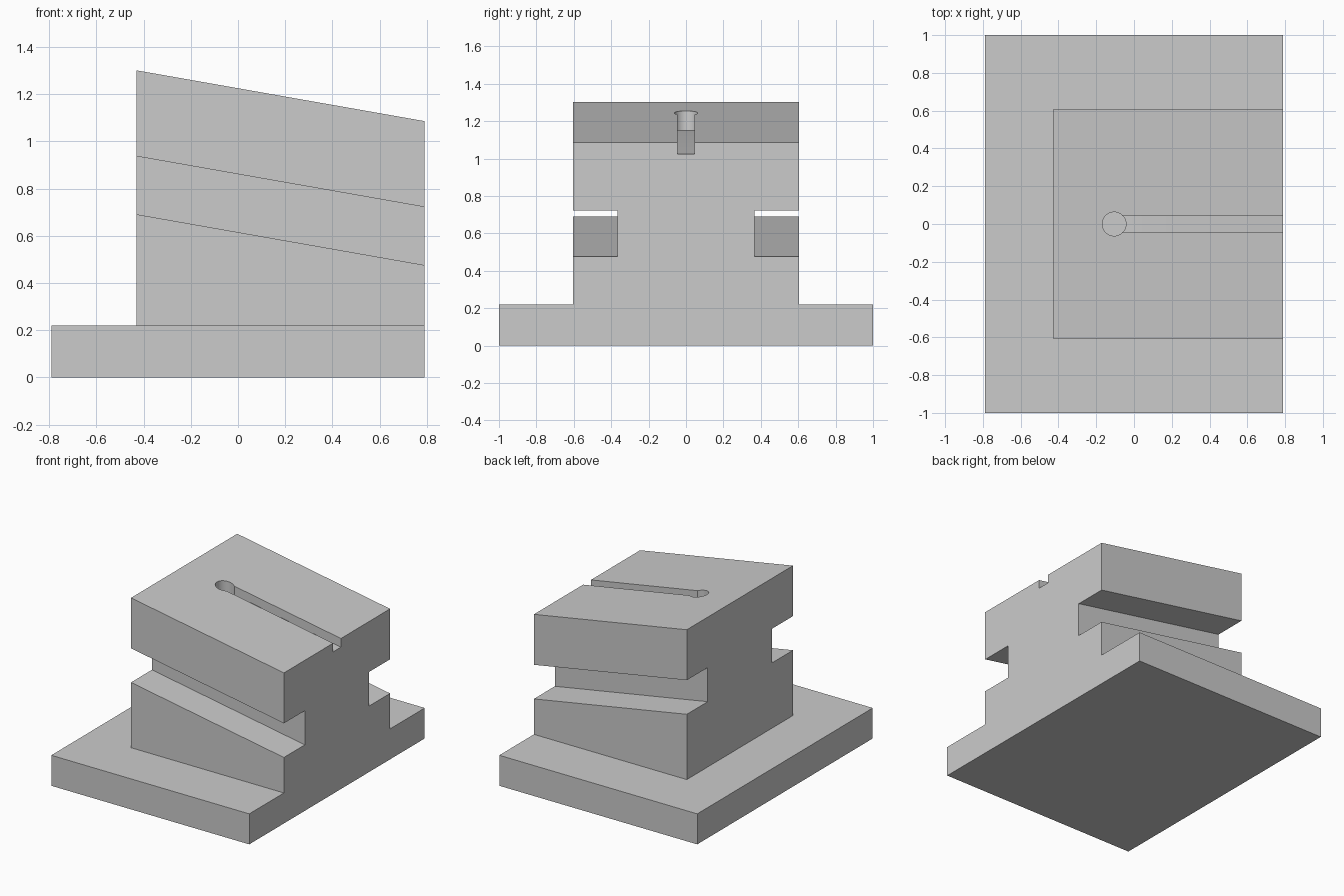
import bpy
import bmesh
from mathutils import Vector

cube = bpy.data.objects.get("Cube")
if cube:
    bpy.data.objects.remove(cube, do_unlink=True)

grey = bpy.data.materials.new("plain_grey")
grey.use_nodes = True
grey.diffuse_color = (0.6, 0.6, 0.6, 1)
grey.node_tree.nodes["Principled BSDF"].inputs["Base Color"].default_value = (0.6, 0.6, 0.6, 1)


def finish(name, bm):
    bmesh.ops.recalc_face_normals(bm, faces=bm.faces)
    mesh = bpy.data.meshes.new(name)
    bm.to_mesh(mesh)
    bm.free()
    mesh.materials.append(grey)
    ob = bpy.data.objects.new(name, mesh)
    bpy.context.collection.objects.link(ob)
    return ob


def loft(name, start, end):
    """Closed solid between two matching outlines."""
    bm = bmesh.new()
    a = [bm.verts.new(p) for p in start]
    b = [bm.verts.new(p) for p in end]
    bm.faces.new(a)
    bm.faces.new(b)
    for i in range(len(a)):
        j = (i + 1) % len(a)
        bm.faces.new((a[i], a[j], b[j], b[i]))
    return finish(name, bm)


def combine(target, tool, operation):
    mod = target.modifiers.new(operation.lower(), 'BOOLEAN')
    mod.operation = operation
    mod.solver = 'EXACT'
    mod.object = tool
    bpy.context.view_layer.objects.active = target
    bpy.ops.object.modifier_apply(modifier=mod.name)
    bpy.data.objects.remove(tool, do_unlink=True)


LEFT, RIGHT, EDGE = -0.43, 0.79, 0.79
SLOPE = 0.1763
DROP = (RIGHT - LEFT) * SLOPE

# Base plate
corners = [(-EDGE, -1), (EDGE, -1), (EDGE, 1), (-EDGE, 1)]
base = loft("base_plate", [(x, y, 0) for x, y in corners],
            [(x, y, 0.22) for x, y in corners])

# Sloping block with a groove along each side: (half width, height, slopes)
half = [(0.605, 0.1, 0), (0.605, 0.691, 1), (0.367, 0.691, 1),
        (0.367, 0.937, 1), (0.605, 0.937, 1), (0.605, 1.301, 1)]
outline = half + [(-y, z, s) for y, z, s in reversed(half)]
block = loft("sloping_block", [(LEFT, y, z) for y, z, s in outline],
             [(RIGHT, y, z - s * DROP) for y, z, s in outline])

# Narrow slot along the top, open at the low end
floor = [(0.9, 1.004), (0.066, 1.152), (-0.1, 1.152), (-0.1, 1.5), (0.9, 1.5)]
slot = loft("slot_cutter", [(x, -0.045, z) for x, z in floor],
            [(x, 0.045, z) for x, z in floor])
combine(block, slot, 'DIFFERENCE')

# Round pocket at the head of the slot
bm = bmesh.new()
bmesh.ops.create_cone(bm, cap_ends=True, segments=40, radius1=0.063,
                      radius2=0.063, depth=0.4)
bmesh.ops.translate(bm, verts=bm.verts, vec=Vector((-0.105, 0, 1.3)))
combine(block, finish("pocket_cutter", bm), 'DIFFERENCE')

# Merge block and plate into one solid with clean flat faces
combine(base, block, 'UNION')
base.name = "slotted_wedge_block"
bm = bmesh.new()
bm.from_mesh(base.data)
bmesh.ops.remove_doubles(bm, verts=bm.verts, dist=0.0001)
bmesh.ops.dissolve_limit(bm, angle_limit=0.01, verts=bm.verts, edges=bm.edges)
bm.to_mesh(base.data)
bm.free()

bpy.ops.object.select_all(action='DESELECT')
base.select_set(True)
bpy.context.view_layer.objects.active = base
bpy.ops.object.shade_smooth_by_angle()
